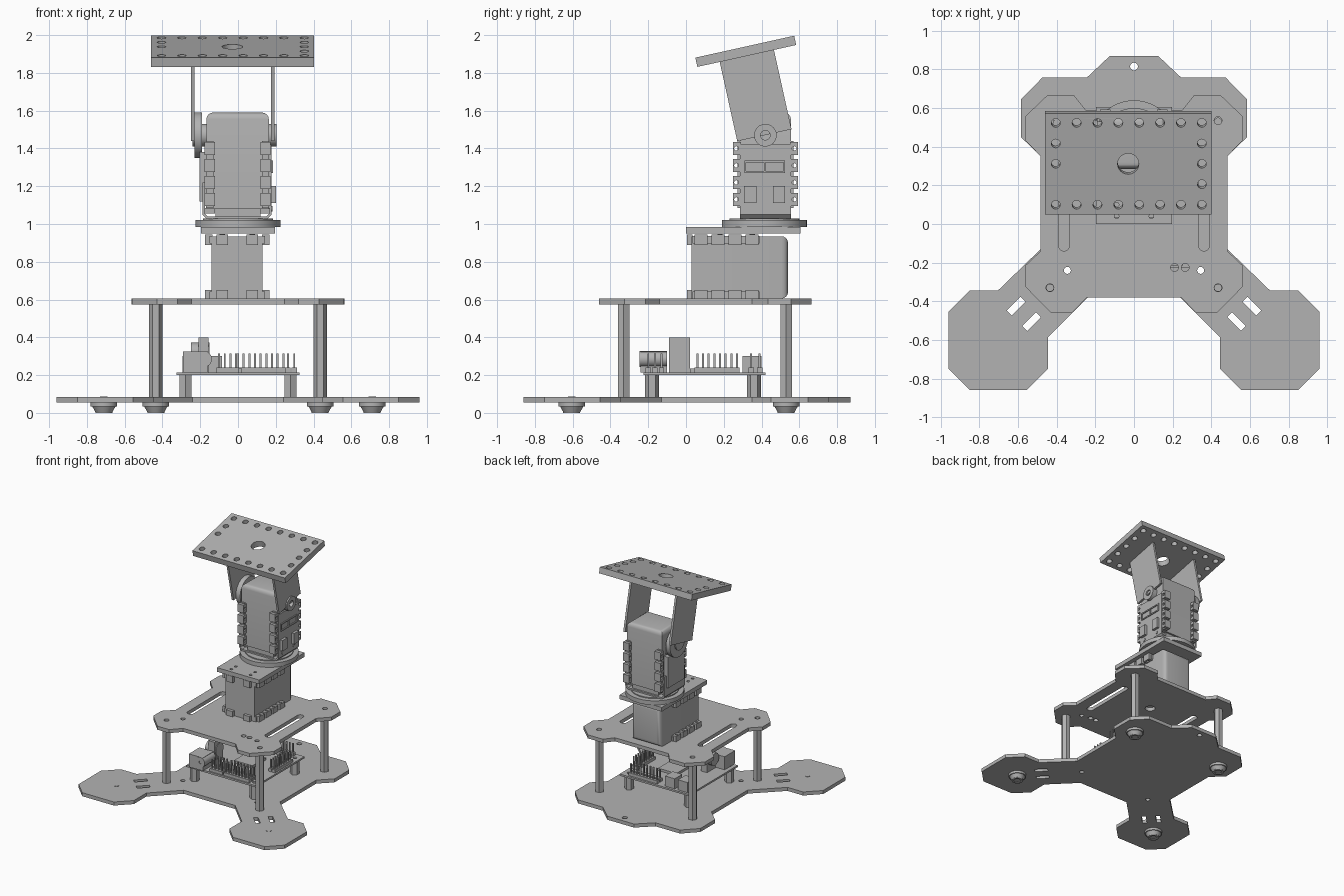
import bpy, bmesh
from math import radians, sin, cos, pi
from mathutils import Matrix, Vector

if "Cube" in bpy.data.objects:
    bpy.data.objects.remove(bpy.data.objects["Cube"])

grey = bpy.data.materials.new("plain grey")
grey.use_nodes = True
grey.diffuse_color = (0.45, 0.45, 0.45, 1)
grey.node_tree.nodes["Principled BSDF"].inputs["Base Color"].default_value = (0.45, 0.45, 0.45, 1)
parts = []
ALONG_X = Matrix(((0, 0, 1, 0), (1, 0, 0, 0), (0, 1, 0, 0), (0, 0, 0, 1)))
ALONG_Y = Matrix(((1, 0, 0, 0), (0, 0, -1, 0), (0, 1, 0, 0), (0, 0, 0, 1)))


def finish(name, bm, matrix):
    bmesh.ops.remove_doubles(bm, verts=bm.verts, dist=0.0002)
    bmesh.ops.recalc_face_normals(bm, faces=bm.faces)
    bm.transform(matrix)
    mesh = bpy.data.meshes.new(name)
    bm.to_mesh(mesh)
    bm.free()
    mesh.materials.append(grey)
    obj = bpy.data.objects.new(name, mesh)
    bpy.context.collection.objects.link(obj)
    parts.append(obj)
    return obj


def prism(name, outline, z0, z1, holes=(), matrix=Matrix()):
    """Extrude a flat outline with holes between two heights."""
    curve = bpy.data.curves.new(name, "CURVE")
    curve.dimensions, curve.fill_mode = "2D", "BOTH"
    curve.extrude = (z1 - z0) / 2
    for loop in [outline, *holes]:
        spline = curve.splines.new("POLY")
        spline.points.add(len(loop) - 1)
        for point, (x, y) in zip(spline.points, loop):
            point.co = (x, y, 0, 1)
        spline.use_cyclic_u = True
    temp = bpy.data.objects.new(name, curve)
    mesh = bpy.data.meshes.new_from_object(temp)
    bm = bmesh.new()
    bm.from_mesh(mesh)
    bpy.data.objects.remove(temp)
    bpy.data.curves.remove(curve)
    bpy.data.meshes.remove(mesh)
    return finish(name, bm, matrix @ Matrix.Translation((0, 0, (z0 + z1) / 2)))


def box(name, x, y, z, matrix=Matrix(), round_top=0):
    bm = bmesh.new()
    lo, hi = Vector((x[0], y[0], z[0])), Vector((x[1], y[1], z[1]))
    bmesh.ops.create_cube(bm, size=1, matrix=Matrix.Translation((lo + hi) / 2)
                          @ Matrix.Diagonal((*(hi - lo), 1)))
    if round_top:
        edges = [e for e in bm.edges if all(v.co.z > z[1] - 0.001 for v in e.verts)]
        bmesh.ops.bevel(bm, geom=edges, offset=round_top, segments=4, profile=0.5, affect="EDGES")
    return finish(name, bm, matrix)


def cone(name, x, y, z0, z1, r0, r1, sides=32):
    bm = bmesh.new()
    bmesh.ops.create_cone(bm, cap_ends=True, segments=sides, radius1=r0, radius2=r1, depth=z1 - z0)
    return finish(name, bm, Matrix.Translation((x, y, (z0 + z1) / 2)))


def circle(x, y, r, n=24):
    return [(x + r * cos(2 * pi * i / n), y + r * sin(2 * pi * i / n)) for i in range(n)]


def slot(x, y, length, width, angle):
    """Round-ended slot outline."""
    r, pts = width / 2, []
    for side in (1, -1):
        for i in range(9):
            a = pi * (i / 8 - 0.5)
            pts.append((side * (length / 2 - r + r * cos(a)), side * r * sin(a)))
    c, s = cos(angle), sin(angle)
    return [(x + u * c - v * s, y + u * s + v * c) for u, v in pts]


def rect(x0, x1, y0, y1):
    return [(x0, y0), (x1, y0), (x1, y1), (x0, y1)]


def mirrored(half):
    return half + [(-x, y) for x, y in reversed(half)]


# Base plate with two front legs
base = [(0.125, 0.87), (0.245, 0.757), (0.475, 0.757), (0.585, 0.645), (0.585, 0.45), (0.483, 0.35),
        (0.483, -0.13), (0.705, -0.345), (0.85, -0.345), (0.96, -0.455), (0.96, -0.75), (0.85, -0.86),
        (0.555, -0.86), (0.445, -0.75), (0.445, -0.585), (0.24, -0.38)]
holes = [circle(0, 0.815, 0.02)]
for s in (1, -1):
    holes.append(circle(s * 0.345, -0.24, 0.018))
    for x, y in ((0.61, -0.425), (0.53, -0.505)):
        c, w, l = Vector((s * x, y)), Vector((s, 1)) * 0.0125, Vector((s, -1)) * 0.036
        holes.append([tuple(p) for p in (c + w + l, c + w - l, c - w - l, c - w + l)])
prism("base_plate", mirrored(base), 0.055, 0.085, holes)

# Upper deck
deck = [(0.25, 0.59), (0.31, 0.665), (0.45, 0.665), (0.565, 0.555), (0.565, 0.435), (0.483, 0.35),
        (0.483, -0.14), (0.562, -0.215), (0.562, -0.325), (0.43, -0.46), (0.32, -0.46), (0.245, -0.38)]
holes = [circle(x, -0.225, 0.02) for x in (0.21, 0.265)] + [circle(0, 0.2, 0.04)]
for s in (1, -1):
    holes += [slot(s * 0.362, 0.1, 0.48, 0.056, pi / 2), circle(s * 0.345, -0.24, 0.018)]
    holes += [circle(s * 0.435, y, 0.02) for y in (-0.33, 0.535)]
prism("upper_deck", mirrored(deck), 0.575, 0.605, holes)

# Feet, deck posts and board posts
for s, side in ((1, "left"), (-1, "right")):
    for x, y, end in ((0.71, -0.605, "front"), (0.435, 0.53, "back")):
        label = f"{end}_{side}"
        cone("foot_rim_" + label, s * x, y, 0.035, 0.055, 0.07, 0.07)
        cone("foot_pad_" + label, s * x, y, 0.006, 0.035, 0.046, 0.062)
        prism("foot_ring_" + label, circle(s * x, y, 0.045), 0, 0.007, [circle(s * x, y, 0.028)])
        cone("foot_screw_" + label, s * x, y, 0.085, 0.088, 0.02, 0.02)
    for y, end in ((-0.33, "front"), (0.53, "back")):
        prism(f"deck_post_{end}_{side}", circle(s * 0.435, y, 0.035, 6), 0.085, 0.576,
              [circle(s * 0.435, y, 0.018)])
    for y in (-0.18, 0.36):
        cone(f"board_post_{side}", s * 0.278, y, 0.085, 0.2, 0.036, 0.036, 6)

# Control board with connectors
prism("control_board", rect(-0.325, 0.325, -0.225, 0.42), 0.2, 0.215,
      [circle(x, y, 0.015) for x in (-0.278, 0.278) for y in (-0.18, 0.36)])
box("power_block", (-0.29, -0.16), (-0.24, -0.1), (0.215, 0.325))
prism("power_socket", circle(-0.18, 0.285, 0.042), 0.1, 0.246, [circle(-0.18, 0.285, 0.012)], ALONG_Y)
box("tall_socket", (-0.21, -0.155), (-0.09, 0.02), (0.215, 0.4))
prism("round_component", circle(-0.03, 0.32, 0.052), -0.25, -0.15, (), ALONG_X)
box("main_chip", (-0.05, 0.12), (0.02, 0.2), (0.215, 0.235))
for x in (-0.25, -0.13):
    box("back_socket", (x - 0.045, x + 0.045), (0.3, 0.4), (0.215, 0.3))


def header(name, start, step, count):
    """Row of square pins on a low strip."""
    a, b = Vector(start), Vector(start) + Vector(step) * (count - 1)
    box(name + "_strip", (a.x - 0.014, b.x + 0.014), (a.y - 0.014, b.y + 0.014), (0.215, 0.24))
    for i in range(count):
        p = a + Vector(step) * i
        box(name + "_pin", (p.x - 0.005, p.x + 0.005), (p.y - 0.005, p.y + 0.005), (0.24, 0.315))


for y in (-0.2, -0.165, -0.13):
    header("front_header", (-0.1, y), (0.03, 0), 4)
    header("front_header", (0.03, y), (0.03, 0), 8)
for x in (0.265, 0.298):
    header("side_header", (x, 0.06), (0, 0.03), 8)
for y in (0.345, 0.39):
    header("back_header", (0, y), (0.03, 0), 9)


# Servo: output axis along local x, long axis along local z
def servo(name, matrix):
    box(name + "_body", (-0.165, 0.165), (-0.135, 0.135), (-0.39, 0.12), matrix, 0.035)
    for w in (-1, 1):
        a, b = sorted((w * 0.12, w * 0.175))
        for v in (-1, 1):
            y0, y1 = sorted((v * 0.13, v * 0.148))
            box(name + "_rail", (a + 0.008, b - 0.008), (y0, y1), (-0.385, -0.03), matrix)
            for i in range(4):
                z = -0.07 - i * 0.09
                y0, y1 = sorted((v * 0.13, v * 0.172))
                prism(name + "_lug", rect(y0, y1, z - 0.034, z + 0.034), a, b,
                      [circle(v * 0.153, z, 0.012, 12)], matrix @ ALONG_X)
        for y in (-0.08, 0.08):
            box(name + "_end_lug", (a, b), (y - 0.03, y + 0.03), (-0.415, -0.385), matrix)
            for z in (-0.07, -0.24):
                prism(name + "_screw", circle(y, z, 0.014, 12), w * 0.17 - 0.006, w * 0.17 + 0.006,
                      (), matrix @ ALONG_X)


servo("pan_servo", Matrix.Translation((-0.004, 0.42, 0.77)) @ Matrix(
    ((0, 1, 0, 0), (0, 0, 1, 0), (1, 0, 0, 0), (0, 0, 0, 1))))
servo("tilt_servo", Matrix.Translation((-0.002, 0.42, 1.47)))

# Turntable
prism("pan_top_plate", rect(-0.197, 0.197, 0, 0.605), 0.95, 0.985,
      [circle(x, y, 0.012, 12) for x in (-0.09, 0.09) for y in (0.04, 0.1)])
cone("turntable", 0, 0.415, 0.985, 1.02, 0.225, 0.225, 48)
cone("turntable_cap", 0, 0.415, 1.02, 1.028, 0.185, 0.185, 48)

# Cradle under the tilt servo, with a side cover
cradle = [(-0.188, 1.22), (-0.188, 1.05), (-0.165, 1.026), (0.155, 1.026), (0.178, 1.05), (0.178, 1.42),
          (0.166, 1.42), (0.166, 1.055), (0.15, 1.04), (-0.16, 1.04), (-0.176, 1.055), (-0.176, 1.22)]
prism("servo_cradle", cradle, -0.555, -0.285, (), ALONG_Y)
box("servo_base", (-0.12, 0.12), (0.3, 0.54), (1.04, 1.085))
box("servo_back_cover", (-0.205, -0.16), (0.31, 0.53), (1.12, 1.38))
prism("slot_frame", rect(0.31, 0.525, 1.27, 1.335), 0.176, 0.186,
      [rect(0.318, 0.413, 1.28, 1.325), rect(0.421, 0.517, 1.28, 1.325)], ALONG_X)
for y in (0.34, 0.493):
    box("cable_socket", (0.17, 0.2), (y - 0.032, y + 0.032), (1.11, 1.2))
    prism("cradle_screw", circle(y, 1.08, 0.014, 12), 0.175, 0.183, (), ALONG_X)

# Output horns
prism("drive_horn", circle(0.42, 1.47, 0.12, 40), -0.23, -0.19, (), ALONG_X)
prism("drive_hub", circle(0.42, 1.47, 0.06), -0.24, -0.16, (), ALONG_X)
prism("idler_horn", circle(0.42, 1.47, 0.06), 0.16, 0.205, [circle(0.42, 1.47, 0.025)], ALONG_X)

# Tilting bracket and head plate
tilt = Matrix.Translation((0, 0.415, 1.47)) @ Matrix.Rotation(radians(12.5), 4, "X")
for x0, x1, side in ((-0.248, -0.23, "right"), (0.176, 0.194, "left")):
    box("bracket_arm_" + side, (x0, x1), (-0.147, 0.147), (0, 0.432), tilt)
holes = [circle(-0.03, 0, 0.055)]
for i in range(8):
    holes += [circle(-0.405 + 0.108 * i, v, 0.023, 16) for v in (-0.217, 0.217)]
holes += [circle(-0.405, v, 0.023, 16) for v in (0, 0.108)]
holes += [circle(0.351, v, 0.023, 16) for v in (-0.108, 0, 0.108)]
prism("head_plate", rect(-0.46, 0.402, -0.268, 0.268), 0.43, 0.48, holes, tilt)

# Smooth the round sides, keep the edges sharp
bpy.ops.object.select_all(action="DESELECT")
for obj in parts:
    obj.select_set(True)
bpy.context.view_layer.objects.active = parts[0]
bpy.ops.object.shade_smooth_by_angle(angle=radians(31))
